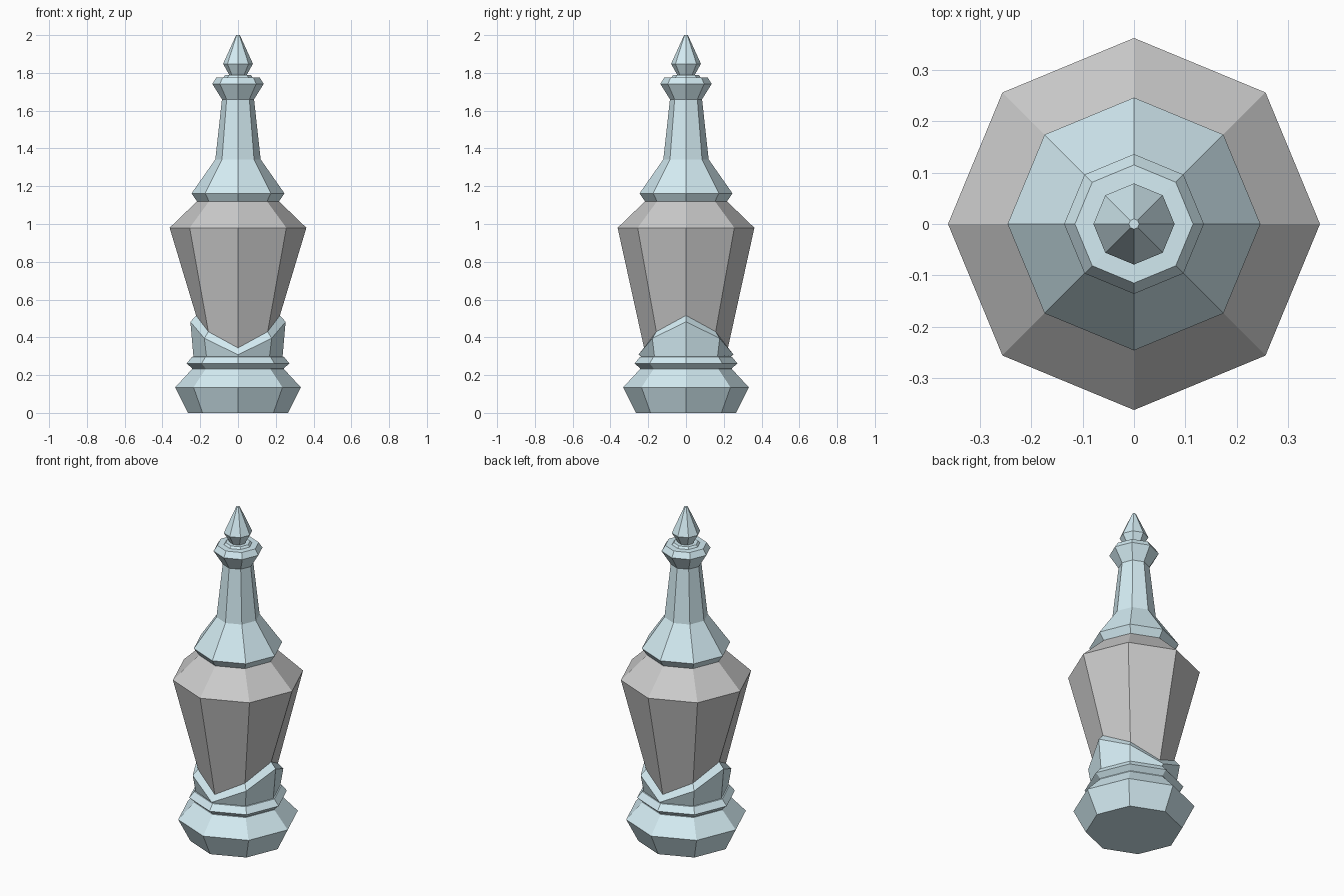
import bpy, bmesh, math

if "Cube" in bpy.data.objects:
    bpy.data.objects.remove(bpy.data.objects["Cube"])

SIDES = 8
blue = bpy.data.materials.new("pale_blue")
blue.diffuse_color = (0.66, 0.84, 0.9, 1)
blue.use_nodes = True
blue.node_tree.nodes["Principled BSDF"].inputs["Base Color"].default_value = blue.diffuse_color


def lathe(name, profile, mat=None):
    """Octagonal lathe; profile points are (radius, z, wave), wave lifts the sides and drops front/back."""
    bm = bmesh.new()
    rings = []
    for r, z, *wave in profile:
        w = wave[0] if wave else 0
        ring = []
        for i in range(SIDES):
            a = math.tau * i / SIDES
            ring.append(bm.verts.new((r * math.cos(a), r * math.sin(a), z + w * math.cos(2 * a))))
        rings.append(ring)
    for low, high in zip(rings, rings[1:]):
        for i in range(SIDES):
            j = (i + 1) % SIDES
            bm.faces.new((low[i], low[j], high[j], high[i]))
    bm.faces.new(rings[0][::-1])
    bm.faces.new(rings[-1])
    bmesh.ops.recalc_face_normals(bm, faces=bm.faces)
    mesh = bpy.data.meshes.new(name)
    bm.to_mesh(mesh)
    bm.free()
    obj = bpy.data.objects.new(name, mesh)
    bpy.context.collection.objects.link(obj)
    if mat:
        mesh.materials.append(mat)
    return obj


# Foot, ring and the wavy cup that holds the body
lathe("base", [(0.265, 0), (0.333, 0.135), (0.243, 0.232), (0.243, 0.235),
               (0.243, 0.236), (0.272, 0.262), (0.243, 0.297), (0.236, 0.298),
               (0.252, 0.395, 0.087), (0.222, 0.43, 0.086)], blue)

# Grey body, its lower edge following the cup
lathe("body", [(0.222, 0.43, 0.086), (0.362, 0.98), (0.217, 1.12)])

# Stopper: shoulder, neck and lip
lathe("neck", [(0.217, 1.12), (0.246, 1.162), (0.12, 1.342), (0.085, 1.66),
               (0.136, 1.742), (0.115, 1.775), (0.078, 1.776), (0.068, 1.788)], blue)

# Pointed finial
lathe("finial", [(0.045, 1.787), (0.079, 1.848), (0.01, 2.0)], blue)
